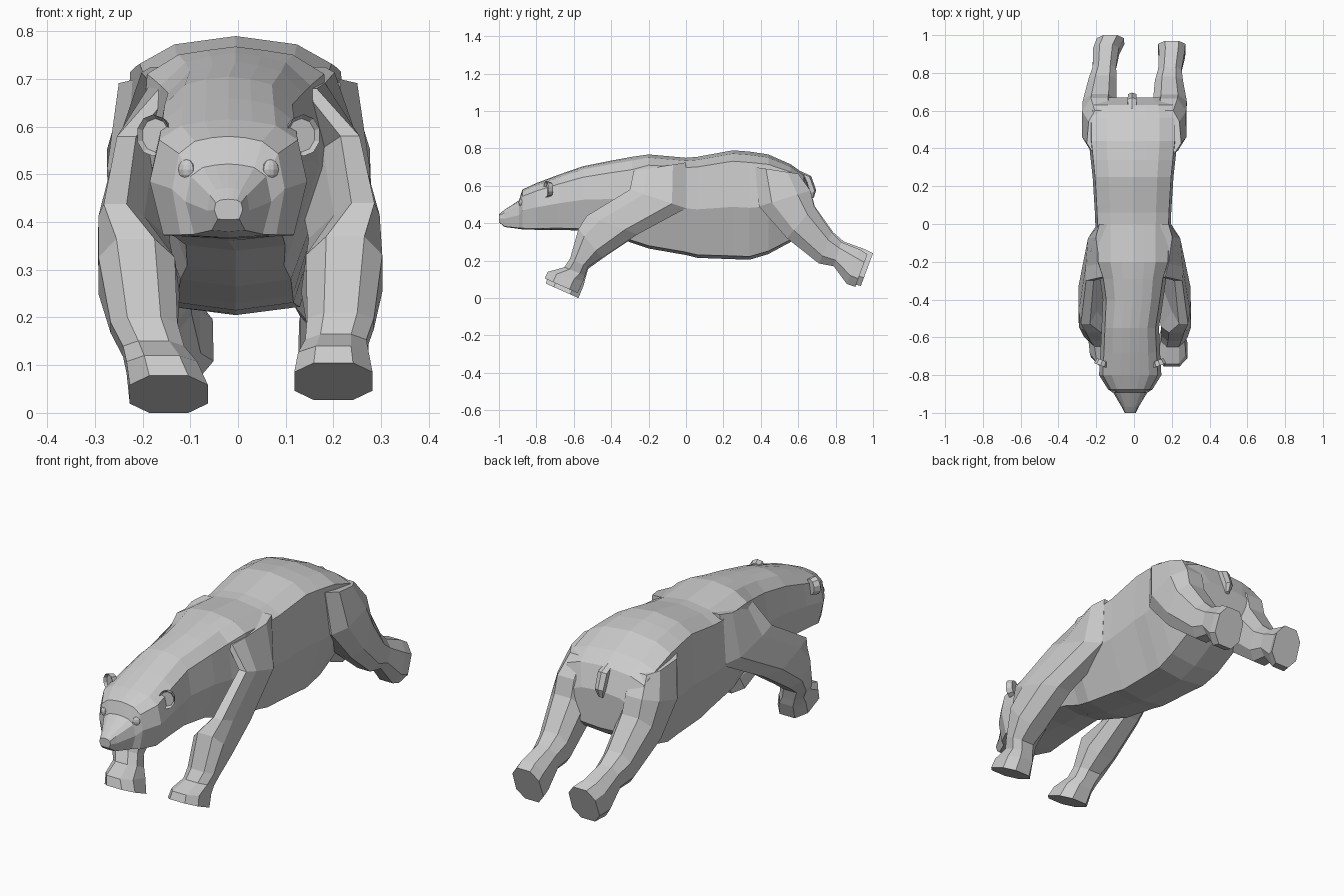
import bpy, bmesh, math
from mathutils import Vector, Matrix

cube = bpy.data.objects.get("Cube")
if cube:
    bpy.data.objects.remove(cube, do_unlink=True)


def finish(name, bm):
    bmesh.ops.recalc_face_normals(bm, faces=bm.faces)
    mesh = bpy.data.meshes.new(name)
    bm.to_mesh(mesh)
    bm.free()
    obj = bpy.data.objects.new(name, mesh)
    bpy.context.collection.objects.link(obj)
    return obj


def loft(name, rings):
    """Skin a closed tube through rings of points, capped at both ends."""
    bm = bmesh.new()
    loops = [[bm.verts.new(p) for p in ring] for ring in rings]
    for a, b in zip(loops, loops[1:]):
        for i in range(len(a)):
            j = (i + 1) % len(a)
            bm.faces.new((a[i], a[j], b[j], b[i]))
    bm.faces.new(loops[0])
    bm.faces.new(loops[-1])
    return finish(name, bm)


# Body, neck and head: y, top, bottom, half width, underside ratio, boxiness
BODY = [
    (-1.0, .448, .405, .03, .75, 0),
    (-.97, .472, .38, .044, .8, 0),
    (-.893, .522, .37, .09, .8, 0),
    (-.875, .58, .367, .118, .85, 0),
    (-.8, .615, .365, .165, .83, 0),
    (-.68, .66, .365, .158, .8, 0),
    (-.55, .705, .36, .152, .75, 0),
    (-.4, .735, .34, .16, .65, .1),
    (-.29, .755, .295, .175, .58, .3),
    (-.2, .768, .265, .2, .58, .8),
    (0, .75, .23, .2, .6, 1),
    (.06, .755, .215, .202, .6, 1),
    (.25, .79, .208, .214, .6, 1),
    (.34, .783, .205, .224, .6, 1),
    (.44, .768, .235, .235, .6, 1),
    (.56, .715, .3, .235, .6, 1),
    (.63, .665, .34, .225, .6, .8),
    (.67, .56, .38, .17, .6, .3),
]


def body_ring(y, top, bottom, width, under, box):
    half = [(0, 1), (.3, .985), (.6, .95 + .02 * box),
            (.88 + .06 * box, .83 + .07 * box), (1, .48),
            (under, .03), (0, 0)]
    outline = half + [(-x, t) for x, t in half[-2:0:-1]]
    cx = -.02 if y < -.5 else -.005
    return [Vector((cx + x * width, y, bottom + t * (top - bottom)))
            for x, t in outline]


loft("body_and_head", [body_ring(*r) for r in BODY])

# Legs: front edge point, back edge point, half thickness at front and back
FORELEG = [
    ((.15, -.28, .68), (.16, 0, .725), .03, .045),
    ((.235, -.3, .58), (.165, 0, .48), .04, .062),
    ((.262, -.53, .44), (.21, -.26, .34), .048, .075),
    ((.225, -.575, .37), (.215, -.45, .215), .08, .085),
    ((.215, -.62, .21), (.215, -.525, .165), .07, .07),
    ((.205, -.65, .165), (.205, -.54, .12), .064, .064),
    ((.2, -.74, .14), (.2, -.55, .09), .074, .074),
    ((.2, -.755, .105), (.2, -.58, .027), .082, .082),
]
HINDLEG = [
    ((.175, .37, .7), (.175, .6, .665), .075, .065),
    ((.19, .39, .49), (.185, .665, .575), .088, .09),
    ((.195, .54, .32), (.188, .685, .49), .085, .09),
    ((.185, .71, .185), (.185, .78, .35), .068, .074),
    ((.19, .79, .17), (.19, .83, .3), .06, .062),
    ((.2, .86, .075), (.2, .93, .26), .07, .068),
    ((.2, .905, .06), (.2, .97, .235), .074, .072),
]
OCTAGON = [(1, .5), (.5, 1), (-.5, 1), (-1, .5),
           (-1, -.5), (-.5, -1), (.5, -1), (1, -.5)]


def leg(name, table, side, shift):
    """Loft a leg; the shift grows towards the paw for an uneven stride."""
    rings = []
    for i, (front, back, thick_f, thick_b) in enumerate(table):
        f, b = Vector(front), Vector(back)
        mid, reach = (f + b) / 2, (f - b) / 2
        ring = []
        for u, v in OCTAGON:
            thick = thick_f if v > 0 else thick_b
            p = mid + reach * v + Vector((u * thick, 0, 0))
            p.x *= side
            ring.append(p + Vector(shift) * (i / (len(table) - 1)) ** 2)
        rings.append(ring)
    return loft(name, rings)


leg("left_front_leg", FORELEG, 1, (0, 0, 0))
leg("right_front_leg", FORELEG, -1, (.055, .005, -.027))
leg("left_hind_leg", HINDLEG, 1, (0, 0, 0))
leg("right_hind_leg", HINDLEG, -1, (.075, .03, .005))

# Ears (cupped discs) and eyes
for label, side in (("left", 1), ("right", -1)):
    bm = bmesh.new()
    bmesh.ops.create_cone(bm, cap_ends=True, segments=10, radius1=.034,
                          radius2=.04, depth=.03)
    bm.faces.ensure_lookup_table()
    face = max(bm.faces, key=lambda f: f.calc_center_median().z)
    bmesh.ops.inset_region(bm, faces=[face], thickness=.008)
    bmesh.ops.translate(bm, verts=face.verts, vec=(0, 0, -.012))
    ear = finish(label + "_ear", bm)
    ear.rotation_euler = (math.radians(90), 0, math.radians(20 * side))
    ear.scale = (.95, 1.1, 1)
    ear.location = (-.02 + .152 * side, -.735, .582)

    bm = bmesh.new()
    bmesh.ops.create_uvsphere(bm, u_segments=10, v_segments=6, radius=.02,
                              matrix=Matrix.Diagonal((1, .7, 1.1, 1)))
    eye = finish(label + "_eye", bm)
    eye.rotation_euler.z = math.radians(30 * side)
    eye.location = (-.02 + .088 * side, -.879, .51)

# Short tail hanging over the rump
TAIL = [(.6, .67, .02), (.655, .645, .024), (.682, .57, .022), (.67, .53, .01)]
loft("tail", [[Vector((-.01 + sx * w, y + sy * .014, z + sy * .008))
               for sx, sy in ((1, -1), (1, .4), (0, 1), (-1, .4), (-1, -1))]
              for y, z, w in TAIL])
